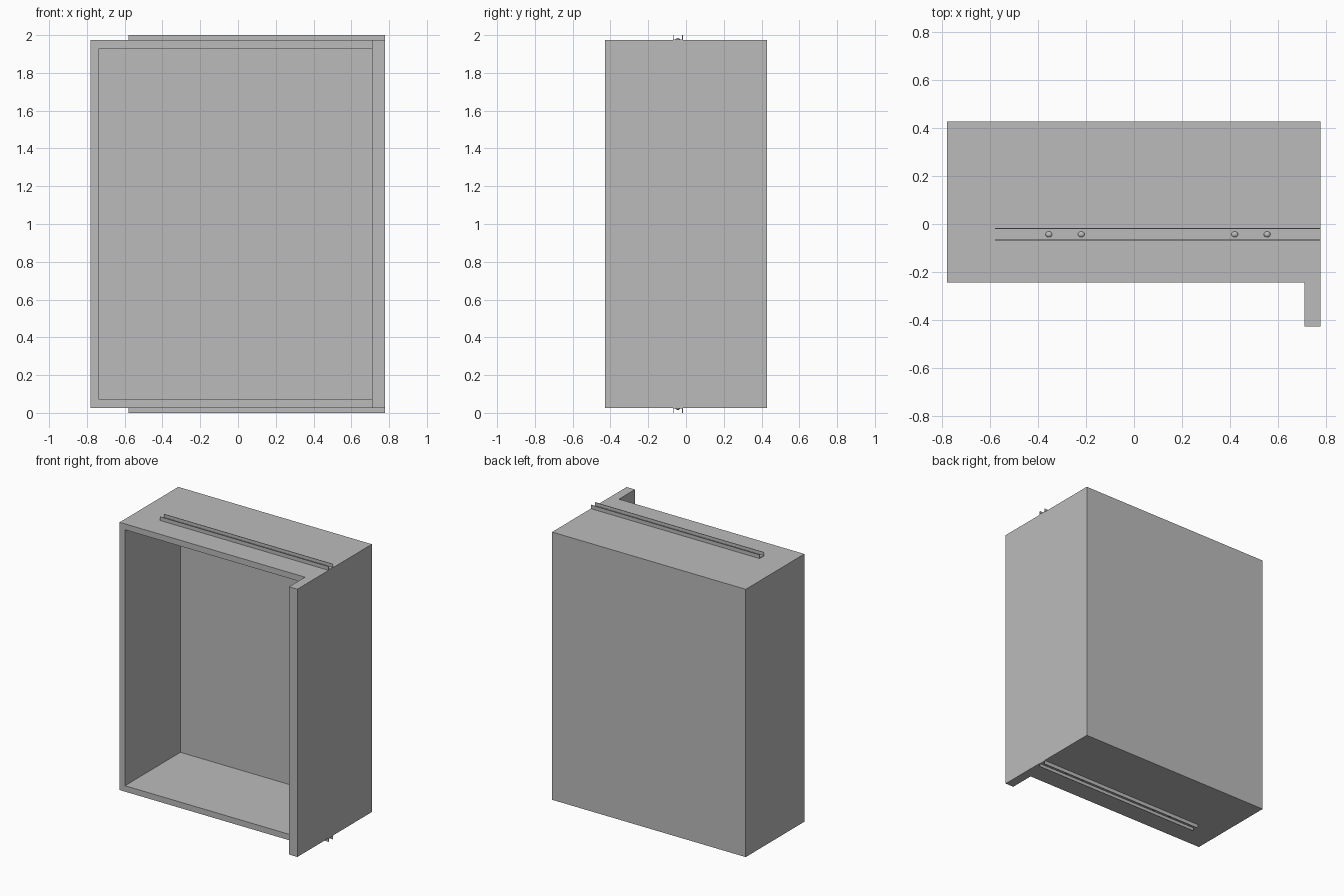
import bpy
import bmesh
from mathutils import Matrix

default = bpy.data.objects.get("Cube")
if default:
    bpy.data.objects.remove(default, do_unlink=True)

grey = bpy.data.materials.new("plain grey")
grey.use_nodes = True
colour = (0.5, 0.5, 0.5, 1)
grey.diffuse_color = colour
grey.node_tree.nodes["Principled BSDF"].inputs["Base Color"].default_value = colour


def finish(name, bm):
    bmesh.ops.recalc_face_normals(bm, faces=bm.faces)
    mesh = bpy.data.meshes.new(name)
    bm.to_mesh(mesh)
    bm.free()
    mesh.materials.append(grey)
    obj = bpy.data.objects.new(name, mesh)
    bpy.context.collection.objects.link(obj)
    return obj


def box(name, x, y, z):
    bm = bmesh.new()
    bmesh.ops.create_cube(bm, size=1)
    for v in bm.verts:
        for i, (lo, hi) in enumerate((x, y, z)):
            v.co[i] = lo if v.co[i] < 0 else hi
    return finish(name, bm)


LEFT, PANEL, RIGHT = -0.78, 0.71, 0.777
MOUTH, BACK = -0.245, 0.428
LOW, HIGH = 0.027, 1.973
WALL, FLOOR = 0.043, 0.037

# Open tray: three walls and a floor, closed by the tall end panel
box("end_panel", (PANEL, RIGHT), (-0.428, BACK), (LOW, HIGH))
box("tray_floor", (LEFT, PANEL), (BACK - FLOOR, BACK), (LOW, HIGH))
box("tray_end_wall", (LEFT, LEFT + WALL), (MOUTH, BACK - FLOOR), (LOW, HIGH))
for name, z in (("lower", (LOW, LOW + WALL)), ("upper", (HIGH - WALL, HIGH))):
    box(name + "_side_wall", (LEFT + WALL, PANEL), (MOUTH, BACK - FLOOR), z)

# Runner: U-shaped channel swept along x
RAIL_Y, HALF, THIN = -0.043, 0.026, 0.004
RAIL_START = -0.58


def runner(name, flip):
    def height(h):
        return LOW - h if flip else HIGH + h

    lip = HALF - THIN
    top = LOW
    profile = [(-HALF, 0), (HALF, 0), (HALF, top), (lip, top),
               (lip, THIN), (-lip, THIN), (-lip, top), (-HALF, top)]
    bm = bmesh.new()
    face = bm.faces.new([bm.verts.new((RAIL_START, RAIL_Y + y, height(h)))
                         for y, h in profile])
    swept = bmesh.ops.extrude_face_region(bm, geom=[face])["geom"]
    bmesh.ops.translate(bm, vec=(RIGHT - RAIL_START, 0, 0),
                        verts=[g for g in swept if isinstance(g, bmesh.types.BMVert)])
    finish(name + "_runner", bm)

    # Domed screw heads sitting in the channel
    bm = bmesh.new()
    for x in (-0.355, -0.22, 0.42, 0.555):
        dome = bmesh.ops.create_uvsphere(bm, u_segments=16, v_segments=8, radius=1)
        place = (Matrix.Translation((x, RAIL_Y, height(THIN)))
                 @ Matrix.Diagonal((0.014, 0.012, 0.007, 1)))
        bmesh.ops.transform(bm, matrix=place, verts=dome["verts"])
    screws = finish(name + "_runner_screws", bm)
    screws.data.shade_smooth()


runner("upper", False)
runner("lower", True)
